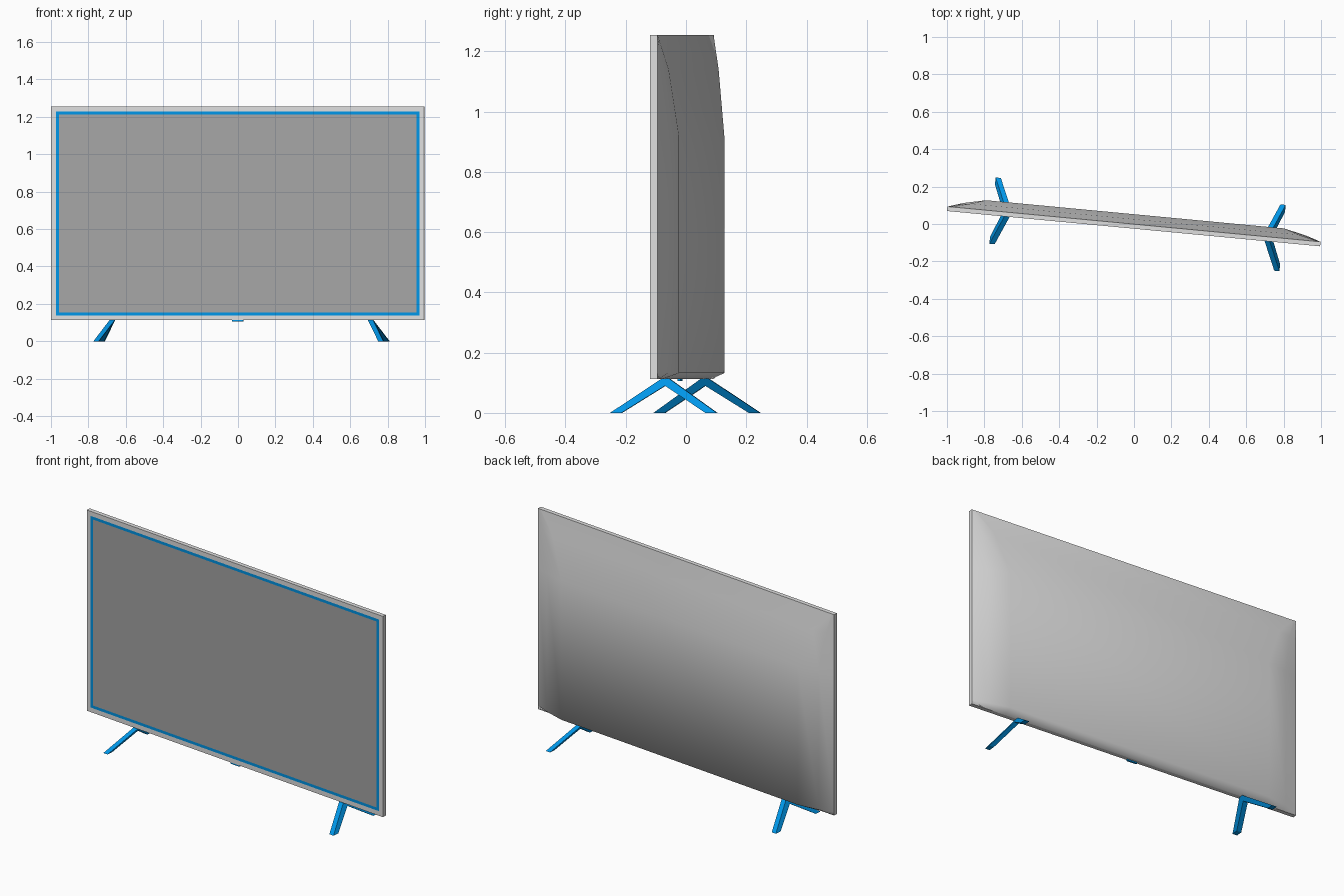
import bpy, bmesh, math

if "Cube" in bpy.data.objects:
    bpy.data.objects.remove(bpy.data.objects["Cube"], do_unlink=True)

YAW = math.radians(-5.4)             # the whole set stands slightly turned
HALF_W, BOTTOM, TOP = 1.002, 0.113, 1.255
FRONT, RIM_BACK, BULGE = -0.025, -0.001, 0.053


def material(name, colour):
    m = bpy.data.materials.new(name)
    m.use_nodes = True
    m.diffuse_color = (*colour, 1)
    m.node_tree.nodes["Principled BSDF"].inputs["Base Color"].default_value = (*colour, 1)
    return m


light_grey = material("light grey casing", (0.74, 0.74, 0.74))
mid_grey = material("mid grey screen", (0.38, 0.38, 0.38))
blue = material("bright blue", (0.0, 0.31, 0.82))


def finish(name, bm, *mats):
    mesh = bpy.data.meshes.new(name)
    bm.to_mesh(mesh)
    bm.free()
    for m in mats:
        mesh.materials.append(m)
    obj = bpy.data.objects.new(name, mesh)
    obj.rotation_euler.z = YAW
    bpy.context.collection.objects.link(obj)
    return obj


def box(x0, x1, y0, y1, z0, z1):
    bm = bmesh.new()
    bmesh.ops.create_cube(bm, size=1)
    for v in bm.verts:
        v.co = (x1 if v.co.x > 0 else x0, y1 if v.co.y > 0 else y0, z1 if v.co.z > 0 else z0)
    return bm


# Bezel with a flush blue border around the screen
bm = box(-HALF_W, HALF_W, FRONT, RIM_BACK, BOTTOM, TOP)
bm.normal_update()
screen = min(bm.faces, key=lambda f: f.normal.y)
bmesh.ops.inset_region(bm, faces=[screen], thickness=0.026, use_even_offset=True)
border = bmesh.ops.inset_region(bm, faces=[screen], thickness=0.016,
                                use_even_offset=True)["faces"]
for f in border:
    f.material_index = 1
screen.material_index = 2
finish("screen_panel", bm, light_grey, blue, mid_grey)

# Bulging back shell: depth is the product of a width and a height profile,
# and its raised middle widens towards the top corners
across = [(-HALF_W, 0), (-0.92, 0.5), (-0.8, 1), (0.8, 1), (0.92, 0.5), (HALF_W, 0)]
upward = [(BOTTOM, 0, 0), (0.132, 1, 0), (0.92, 1, 0), (1.14, 0.5, 0.4), (TOP, 0, 0.9)]
bm = bmesh.new()
rows = []
for z, fz, widen in upward:
    row = []
    for x, fx in across:
        edge = math.copysign(HALF_W, x)
        row.append(bm.verts.new((x + (edge - x) * widen, RIM_BACK + BULGE * fx * fz, z)))
    rows.append(row)
for low, high in zip(rows, rows[1:]):
    for i in range(len(across) - 1):
        bm.faces.new((low[i], high[i], high[i + 1], low[i + 1])).smooth = True
finish("back_shell", bm, light_grey)

# Sensor tab under the bezel
finish("sensor_tab", box(-0.03, 0.03, FRONT, FRONT + 0.010, 0.106, BOTTOM + 0.001), blue)

# Splayed V-shaped legs: a side profile, extruded and leaning outwards
half = [(0.012, 0.114), (0.178, 0), (0.140, 0), (0, 0.090)]
profile = half + [(-y, z) for y, z in reversed(half[:-1])]
for name, side in (("left_leg", 1), ("right_leg", -1)):
    bm = bmesh.new()
    ends = []
    for w in (-0.014, 0.014):
        ends.append([bm.verts.new((0.019 + side * (0.693 + 0.63 * (0.114 - z)) + w, y, z))
                     for y, z in profile])
    n = len(profile)
    for k in range(n):
        j = (k + 1) % n
        bm.faces.new((ends[0][k], ends[0][j], ends[1][j], ends[1][k]))
    for end in ends:
        bm.faces.new(end)
    bmesh.ops.recalc_face_normals(bm, faces=bm.faces)
    finish(name, bm, blue)
